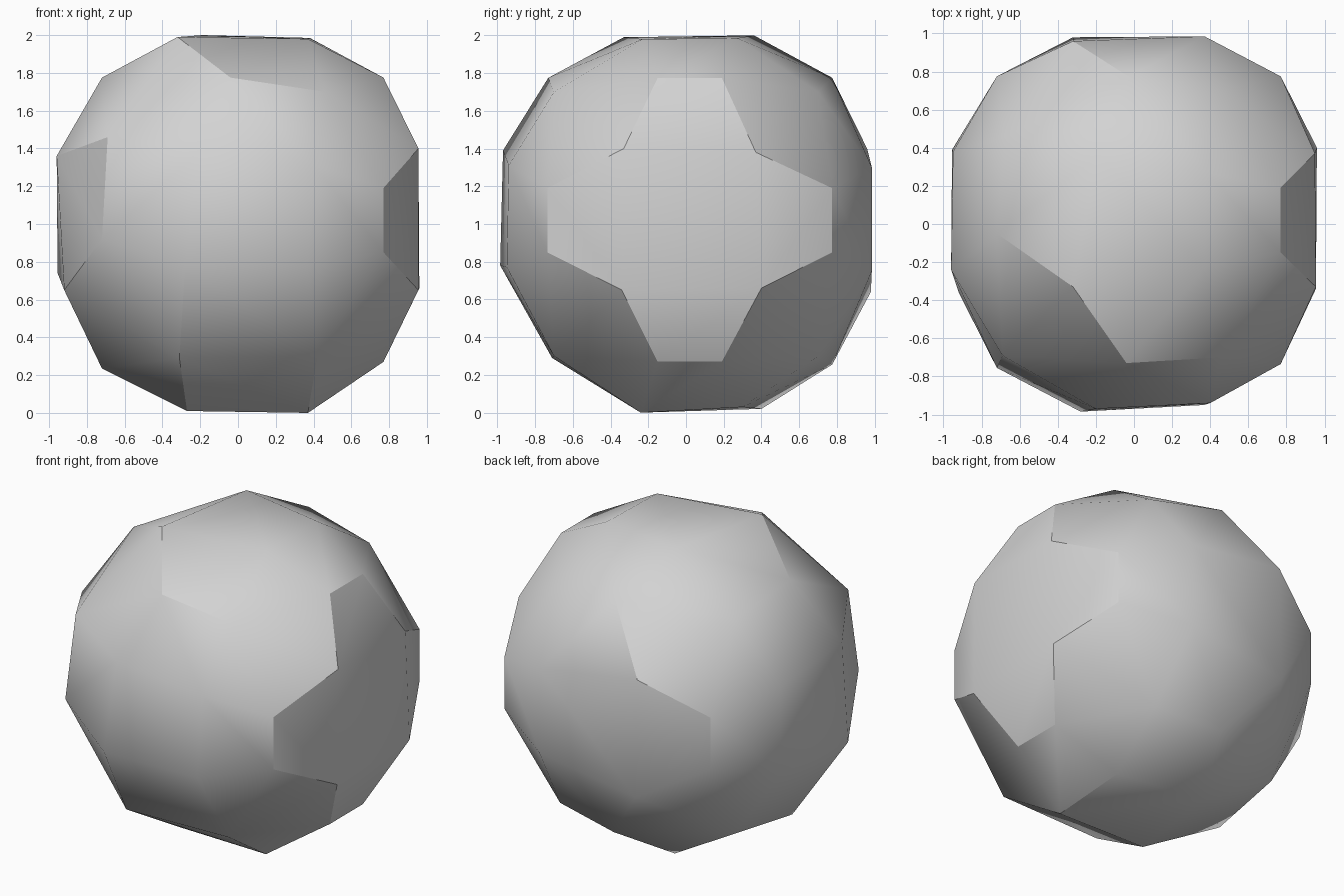
import bpy
import bmesh
from mathutils import Vector

cube = bpy.data.objects.get("Cube")
if cube:
    bpy.data.objects.remove(cube, do_unlink=True)

CENTRE = Vector((0, 0, 1))
points = []


def add_panel(axis, side, corners):
    """Four corners of a panel: two positions across it and the distance out."""
    across, along = [other for other in range(3) if other != axis]
    for u, v, depth in corners:
        point = Vector()
        point[across], point[along], point[axis] = u, v, side * depth
        points.append(point)


def add_ridge(axis, centre, stations=(0,)):
    """Points spaced along one axis where two panels lean together."""
    for station in stations:
        point = Vector(centre)
        point[axis] += station
        points.append(point)


# Six slightly uneven panels, one at each end of each axis
add_panel(0, 1, [(-.34, -.35, .955), (.4, -.34, .96), (-.33, .4, .955), (.37, .38, .95)])
add_panel(0, -1, [(-.36, -.35, .92), (.39, -.26, .955), (-.24, .36, .96), (.38, .3, .95)])
add_panel(1, -1, [(-.28, -.22, .985), (.37, -.23, .95), (-.2, .39, .97), (.4, .31, .94)])
add_panel(1, 1, [(-.32, -.36, .98), (.37, -.25, .985), (-.32, .4, .96), (.37, .3, .985)])
add_panel(2, 1, [(-.32, -.33, .99), (.37, -.23, .98), (-.19, .36, 1), (.38, .27, .985)])
add_panel(2, -1, [(-.27, -.24, .99), (.37, -.24, 1), (-.2, .4, .98), (.38, .3, .97)])

# Two-point ridges around the right-hand panel and on the rear left
PAIR = (-.15, .19)
RIGHT, LEFT, OUT = .77, -.72, .775
add_ridge(1, (RIGHT, 0, OUT), PAIR)
add_ridge(1, (RIGHT, 0, -.73), PAIR)
add_ridge(2, (RIGHT, OUT, 0), PAIR)
add_ridge(2, (RIGHT, -.735, 0), PAIR)
add_ridge(2, (LEFT, OUT, 0), PAIR)

# Single-point ridges
add_ridge(0, (-.04, -.73, OUT))
add_ridge(0, (-.03, OUT, OUT))
add_ridge(0, (-.02, OUT, -.745))
add_ridge(1, (LEFT, -.05, OUT))
add_ridge(1, (LEFT, -.07, -.765))
add_ridge(2, (LEFT, -.755, -.08))

# Corner facets: four towards the right, the rest towards the left
NEAR, FAR = .46, .7
for y in (-FAR, FAR):
    points += [Vector((NEAR, y, FAR)), Vector((NEAR - .04, y, -FAR))]
for z in (-FAR, FAR):
    points.append(Vector((-.675, NEAR, z)))
points += [Vector((-.69, -.69, NEAR)), Vector((-.31, -.71, -.71))]

# Wrap the points in a faceted skin standing on the ground
bm = bmesh.new()
for point in points:
    bm.verts.new(point + CENTRE)
bmesh.ops.convex_hull(bm, input=bm.verts)
loose = [v for v in bm.verts if not v.link_faces]
bmesh.ops.delete(bm, geom=loose, context="VERTS")
bmesh.ops.recalc_face_normals(bm, faces=bm.faces)
mesh = bpy.data.meshes.new("faceted_ball")
bm.to_mesh(mesh)
bm.free()

# Plain grey finish
grey = bpy.data.materials.new("light_grey")
grey.use_nodes = True
colour = (.65, .65, .65, 1)
grey.diffuse_color = colour
grey.node_tree.nodes["Principled BSDF"].inputs["Base Color"].default_value = colour
mesh.materials.append(grey)

ball = bpy.data.objects.new("faceted_ball", mesh)
bpy.context.collection.objects.link(ball)
bpy.ops.object.select_all(action="DESELECT")
ball.select_set(True)
bpy.context.view_layer.objects.active = ball
bpy.ops.object.shade_smooth_by_angle(angle=.52)
